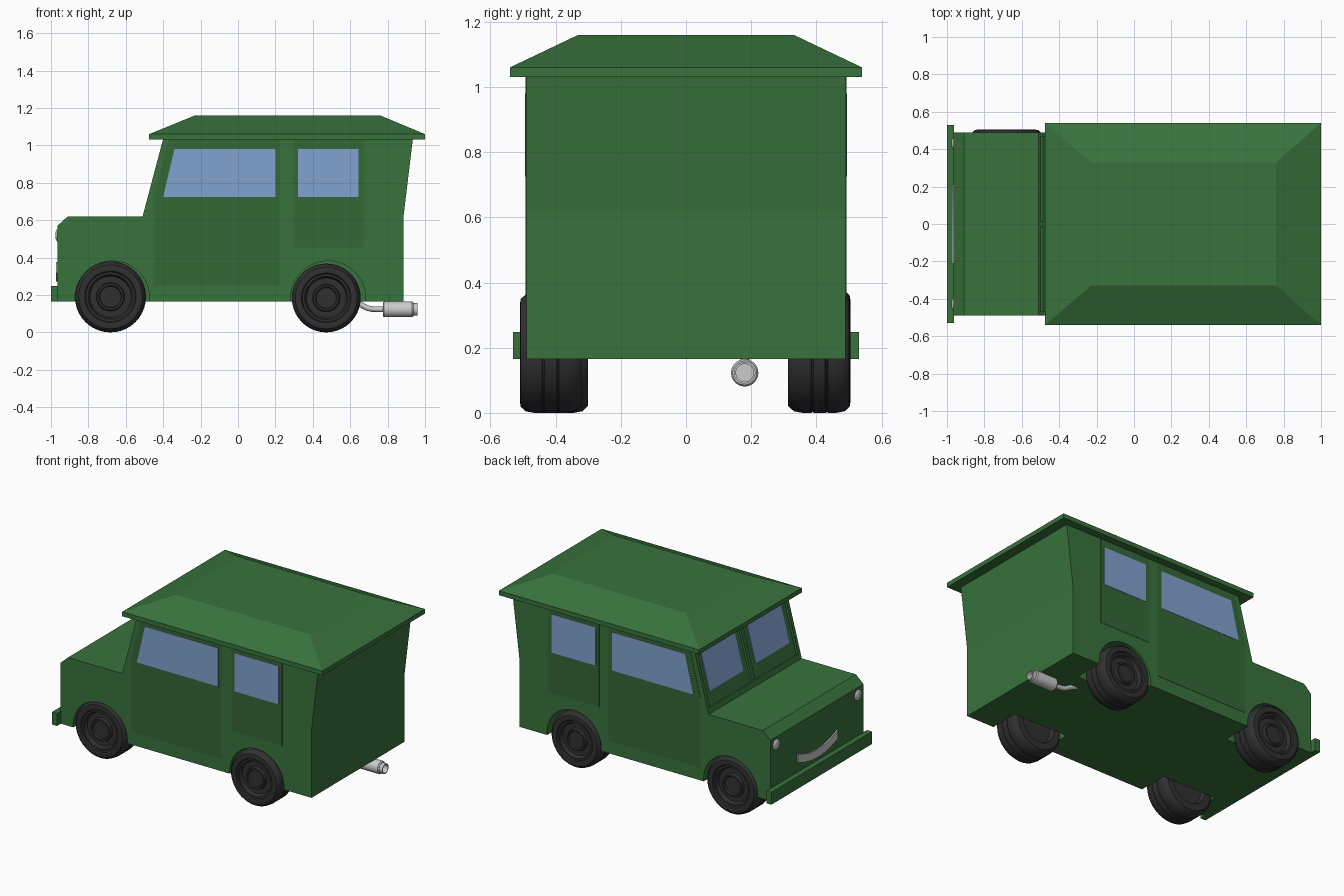
import bpy, bmesh, math
from mathutils import Vector

if "Cube" in bpy.data.objects:
    bpy.data.objects.remove(bpy.data.objects["Cube"])


def material(name, rgb):
    m = bpy.data.materials.new(name)
    m.diffuse_color = (*rgb, 1)
    m.use_nodes = True
    m.node_tree.nodes["Principled BSDF"].inputs["Base Color"].default_value = m.diffuse_color
    return m


GREEN = material("green_paint", (0.04, 0.17, 0.045))
DOOR = material("door_green", (0.033, 0.135, 0.036))
GLASS = material("window_glass", (0.22, 0.36, 0.63))
RUBBER = material("rubber", (0.03, 0.03, 0.03))


def finish(bm, name, mat=None, smooth=False):
    bmesh.ops.recalc_face_normals(bm, faces=bm.faces)
    me = bpy.data.meshes.new(name)
    bm.to_mesh(me)
    bm.free()
    ob = bpy.data.objects.new(name, me)
    bpy.context.collection.objects.link(ob)
    if mat:
        me.materials.append(mat)
    if smooth:
        bpy.ops.object.select_all(action='DESELECT')
        ob.select_set(True)
        bpy.context.view_layer.objects.active = ob
        bpy.ops.object.shade_smooth_by_angle(angle=math.radians(35))
    return ob


def loft(name, rings, mat=None):
    """Closed solid through rings of 3D points."""
    bm = bmesh.new()
    vs = [[bm.verts.new(p) for p in r] for r in rings]
    n = len(vs[0])
    for a, b in zip(vs, vs[1:]):
        for i in range(n):
            bm.faces.new((a[i], a[(i + 1) % n], b[(i + 1) % n], b[i]))
    bm.faces.new(vs[0])
    bm.faces.new(vs[-1])
    return finish(bm, name, mat)


def prism(name, pts, y0, y1, mat=None):
    """Side profile (x, z) extruded across y."""
    return loft(name, [[(x, y, z) for x, z in pts] for y in (y0, y1)], mat)


def lathe(name, profile, centre, axis, mat=None, steps=40):
    """Revolve (radius, distance along axis) about an axis through centre."""
    bm = bmesh.new()
    q = Vector((0, 0, 1)).rotation_difference(Vector(axis))
    vs = [bm.verts.new(Vector(centre) + q @ Vector((r, 0, h))) for r, h in profile]
    es = [bm.edges.new(e) for e in zip(vs, vs[1:])]
    bmesh.ops.spin(bm, geom=vs + es, cent=centre, axis=axis,
                   angle=math.tau, steps=steps, use_merge=True)
    bmesh.ops.remove_doubles(bm, verts=bm.verts, dist=1e-4)
    return finish(bm, name, mat, True)


def cut(ob, cutter):
    m = ob.modifiers.new("cut", 'BOOLEAN')
    m.operation, m.object, m.solver = 'DIFFERENCE', cutter, 'EXACT'
    cutter.hide_render = True
    cutter.hide_set(True)


def rect(x0, x1, z0, z1):
    return [(x0, z0), (x1, z0), (x1, z1), (x0, z1)]


# Body shell
body = prism("body", [(-0.965, 0.165), (-0.965, 0.57), (-0.91, 0.62), (-0.51, 0.62),
                      (-0.40, 1.035), (0.935, 1.035), (0.885, 0.62), (0.885, 0.165)],
             -0.49, 0.49, GREEN)

# Roof with overhanging eaves
roof_levels = [(-0.475, 1.0, 0.54, 1.03), (-0.475, 1.0, 0.54, 1.06), (-0.23, 0.76, 0.33, 1.16)]
loft("roof", [[(a, -w, z), (b, -w, z), (b, w, z), (a, w, z)] for a, b, w, z in roof_levels], GREEN)

# Wheels and wheel arches: x, inner y, outer y, radius
TYRE = [(0, -.025), (.055, -.025), (.06, -.015), (.07, -.015), (.075, -.035), (.108, -.035),
        (.118, -.012), (.13, -.012), (.135, -.003), (.15, 0), (.168, -.003), (.182, -.018),
        (.187, -.045), (.187, -.068), (.184, -.07), (.184, -.074), (.187, -.076),
        (.187, -.112), (.184, -.114), (.184, -.118), (.187, -.12), (.187, -.145),
        (.182, -.172), (.165, -.19), (.12, -.19), (.11, -.16), (0, -.16)]
for name, x, y, r in (("front_right", -.682, -.49, .19), ("front_left", -.682, .505, .19),
                      ("rear_right", .472, -.51, .184), ("rear_left", .472, .503, .184)):
    s = math.copysign(1, y)
    k = r / .187
    lathe(name + "_wheel", [(a * k, h) for a, h in TYRE], (x, y, r), (0, s, 0), RUBBER)
    arch = [(x + .01 + .2 * math.cos(t), .182 + .2 * math.sin(t))
            for t in (math.tau * i / 40 for i in range(40))]
    cut(body, prism(name + "_arch_cutter", arch, s * .29, s * .6))

# Doors and side windows on both sides
front_door = [(-.45, .25), (.225, .25), (.225, 1.03), (-.37, 1.03), (-.45, .72)]
front_glass = [(-.40, .725), (.20, .725), (.20, .98), (-.34, .98)]
for side, s in (("right", -1), ("left", 1)):
    prism(side + "_front_door", front_door, s * .485, s * .492, DOOR)
    prism(side + "_rear_door", rect(.295, .67, .455, 1.03), s * .485, s * .492, DOOR)
    prism(side + "_front_window", front_glass, s * .485, s * .494, GLASS)
    prism(side + "_rear_window", rect(.32, .645, .725, .98), s * .485, s * .494, GLASS)


# Split windscreen, recessed into the sloping front
def on_slope(t, d):
    return (-.51 + .11 * t - .966 * d, .62 + .415 * t + .259 * d)


for side, s in (("right", -1), ("left", 1)):
    recess = [on_slope(.08, -.015), on_slope(.08, .05), on_slope(.94, .05), on_slope(.94, -.015)]
    cut(body, prism(side + "_screen_cutter", recess, s * .015, s * .465))
    pane = [on_slope(.29, -.025), on_slope(.29, -.01), on_slope(.87, -.01), on_slope(.87, -.025)]
    prism(side + "_windscreen", pane, s * .065, s * .42, GLASS)

# Front bumper
prism("front_bumper", rect(-1.0, -.963, .165, .248), -.53, .53, GREEN)

# Headlights
for side, s in (("right", -1), ("left", 1)):
    lathe(side + "_headlight", [(0, .012), (.018, .01), (.03, .005), (.035, 0), (.035, -.01)],
          (-.965, s * .43, .52), (-1, 0, 0), None, 24)

# Curved grille, thicker in the middle
rings = []
for i in range(13):
    u = i / 6 - 1
    low, high = .272 + .045 * u * u, .325 + .05 * u * u
    rings.append([(x, u * .21, z) for x, z in rect(-.973, -.955, low, high)])
loft("grille", rings)

# Exhaust: bent pipe, silencer and hollow tip
curve = bpy.data.curves.new("exhaust_pipe", 'CURVE')
curve.dimensions = '3D'
curve.bevel_depth, curve.bevel_resolution = .015, 4
path = [(.60, .175), (.655, .15), (.69, .13), (.715, .125), (.79, .123)]
spline = curve.splines.new('POLY')
spline.points.add(len(path) - 1)
for p, (x, z) in zip(spline.points, path):
    p.co = (x, .18, z, 1)
bpy.context.collection.objects.link(bpy.data.objects.new("exhaust_pipe", curve))
lathe("silencer", [(0, 0), (.037, 0), (.042, .006), (.042, .155), (.037, .162), (.033, .162),
                   (.033, .185), (.027, .185), (.027, .14), (0, .14)],
      (.775, .18, .123), (1, 0, 0), None, 28)
